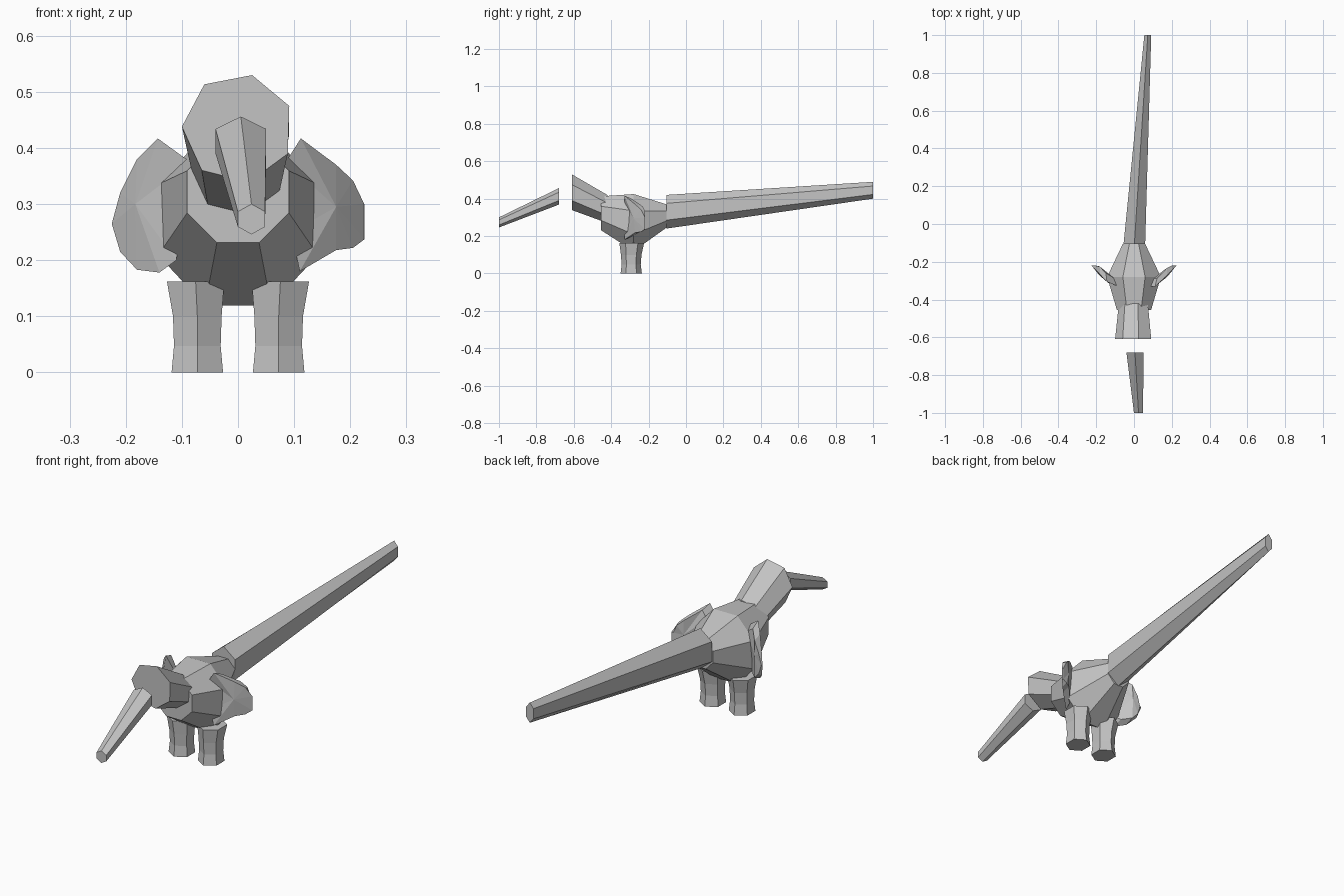
import bpy, bmesh, math
from mathutils import Vector

cube = bpy.data.objects.get("Cube")
if cube:
    bpy.data.objects.remove(cube, do_unlink=True)

grey = bpy.data.materials.new("plain_grey")
grey.use_nodes = True
colour = (0.55, 0.55, 0.55, 1)
grey.diffuse_color = colour
grey.node_tree.nodes["Principled BSDF"].inputs["Base Color"].default_value = colour


def finish(name, bm):
    bmesh.ops.recalc_face_normals(bm, faces=bm.faces)
    mesh = bpy.data.meshes.new(name)
    bm.to_mesh(mesh)
    bm.free()
    mesh.materials.append(grey)
    obj = bpy.data.objects.new(name, mesh)
    bpy.context.collection.objects.link(obj)


def bridge(bm, a, b):
    for i in range(len(a)):
        j = (i + 1) % len(a)
        bm.faces.new((a[i], a[j], b[j], b[i]))


def loft(name, rings, sides, start, upright=False):
    """Rings are (centre, half width, half height), across y or across z."""
    bm = bmesh.new()
    loops = []
    for centre, w, h in rings:
        loop = []
        for i in range(sides):
            a = math.radians(start) + math.tau * i / sides
            u, v = w * math.cos(a), h * math.sin(a)
            offset = Vector((u, v, 0)) if upright else Vector((u, 0, v))
            loop.append(bm.verts.new(Vector(centre) + offset))
        loops.append(loop)
    for a, b in zip(loops, loops[1:]):
        bridge(bm, a, b)
    bm.faces.new(loops[0])
    bm.faces.new(loops[-1])
    finish(name, bm)


# Body, neck, beak and tail run along y
loft("body", [((0, -0.455, 0.322), 0.098, 0.098),
              ((0, -0.28, 0.272), 0.154, 0.165),
              ((0, -0.105, 0.307), 0.064, 0.068)], 8, 22.5)
loft("neck", [((0, -0.61, 0.435), 0.1, 0.098),
              ((0, -0.42, 0.345), 0.08, 0.077)], 7, 24)
loft("beak", [((0.005, -0.68, 0.412), 0.052, 0.044),
              ((0.024, -1, 0.273), 0.028, 0.027)], 6, 90)
loft("tail", [((0.002, -0.105, 0.33), 0.066, 0.09),
              ((0.073, 1, 0.445), 0.021, 0.045)], 6, 90)

# Legs
for name, side in (("left_leg", 1), ("right_leg", -1)):
    x = 0.0725 * side
    loft(name, [((x, -0.293, 0), 0.053, 0.057),
                ((x, -0.293, 0.047), 0.048, 0.051),
                ((x, -0.293, 0.1), 0.05, 0.055),
                ((x + 0.003 * side, -0.29, 0.162), 0.059, 0.066)], 6, 90, True)


# Wings: thin curved shells sweeping outward and back
def sweep(x):
    return -0.33 + max(0, abs(x) - 0.12) * 1.05


def wing(name, side, outline, hub):
    bm = bmesh.new()
    hx, hz = hub
    front = [bm.verts.new((side * x, sweep(x), z)) for x, z in outline]
    back = []
    for x, z in outline:
        x, z = hx + (x - hx) * 0.85, hz + (z - hz) * 0.85
        back.append(bm.verts.new((side * x, min(sweep(x) + 0.04, -0.22), z)))
    bridge(bm, front, back)
    for loop, depth in ((front, -0.008), (back, 0.04)):
        centre = bm.verts.new((side * hx, sweep(hx) + depth, hz))
        for i in range(len(loop)):
            bm.faces.new((loop[i], loop[(i + 1) % len(loop)], centre))
    finish(name, bm)


wing("left_wing", 1, [(0.085, 0.375), (0.112, 0.417), (0.175, 0.37), (0.205, 0.342),
                      (0.225, 0.3), (0.225, 0.237), (0.205, 0.222), (0.175, 0.218),
                      (0.11, 0.18), (0.095, 0.25)], (0.175, 0.295))
wing("right_wing", -1, [(0.085, 0.375), (0.143, 0.417), (0.18, 0.38), (0.21, 0.32),
                        (0.225, 0.265), (0.21, 0.215), (0.18, 0.183), (0.14, 0.178),
                        (0.11, 0.2)], (0.183, 0.3))
